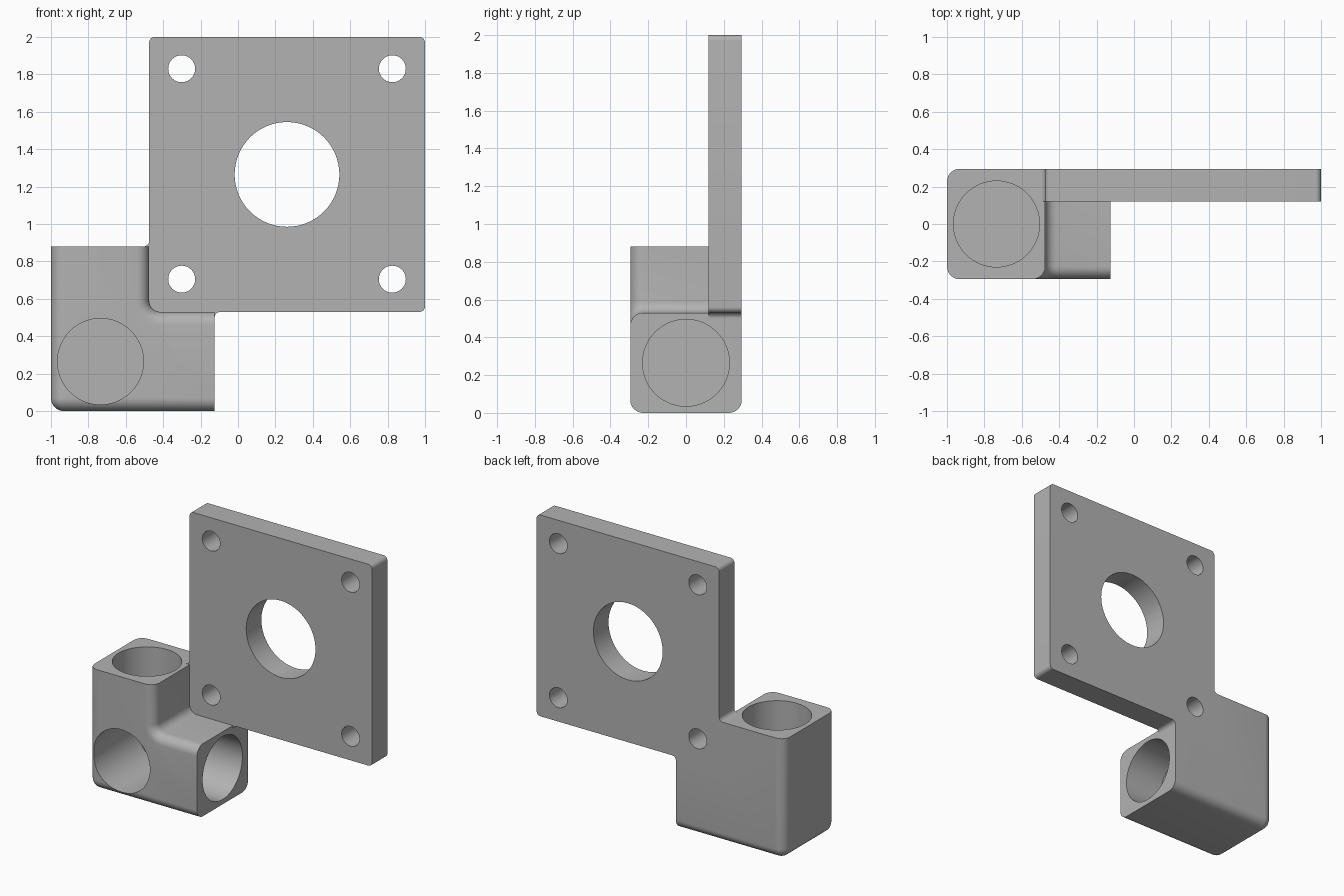
import bpy, bmesh
from math import sin, cos, pi
from mathutils import Vector

default = bpy.data.objects.get("Cube")
if default:
    bpy.data.objects.remove(default)

grey = bpy.data.materials.new("plain grey")
grey.use_nodes = True
grey.diffuse_color = (0.45, 0.45, 0.45, 1)
grey.node_tree.nodes["Principled BSDF"].inputs["Base Color"].default_value = grey.diffuse_color

LEFT, BACK = -1.0, 0.295
POST_X, POST_TOP = -0.475, 0.88
ARM_X, ARM_TOP = -0.125, 0.53
PLATE_FRONT, ROUND = 0.12, 0.07
BORE = 0.23
HUB_X, HUB_Z = -0.735, 0.265


def rounded(corners, steps=8):
    """Outline from (x, z, radius) corners, each one turned into an arc."""
    out = []
    for i, (x, z, r) in enumerate(corners):
        p = Vector((x, z))
        if r == 0:
            out.append(p)
            continue
        a = (Vector(corners[i - 1][:2]) - p).normalized()
        b = (Vector(corners[(i + 1) % len(corners)][:2]) - p).normalized()
        centre = p + (a + b) * r
        for k in range(steps + 1):
            t = k / steps * pi / 2
            out.append(centre - b * r * cos(t) - a * r * sin(t))
    return out


def add_object(name, bm):
    bmesh.ops.recalc_face_normals(bm, faces=bm.faces)
    mesh = bpy.data.meshes.new(name)
    bm.to_mesh(mesh)
    bm.free()
    obj = bpy.data.objects.new(name, mesh)
    bpy.context.collection.objects.link(obj)
    mesh.materials.append(grey)
    return obj


def prism(outline, y0, y1):
    bm = bmesh.new()
    face = bm.faces.new([bm.verts.new((p.x, y0, p.y)) for p in outline])
    new = bmesh.ops.extrude_face_region(bm, geom=[face])["geom"]
    bmesh.ops.translate(bm, vec=(0, y1 - y0, 0),
                        verts=[v for v in new if isinstance(v, bmesh.types.BMVert)])
    return bm


def cylinder(name, start, end, radius):
    start, end = Vector(start), Vector(end)
    bm = bmesh.new()
    bmesh.ops.create_cone(bm, cap_ends=True, segments=64, radius1=radius,
                          radius2=radius, depth=(end - start).length)
    turn = (end - start).to_track_quat("Z", "Y").to_matrix()
    bmesh.ops.rotate(bm, matrix=turn, verts=bm.verts)
    bmesh.ops.translate(bm, vec=(start + end) / 2, verts=bm.verts)
    obj = add_object(name, bm)
    obj.hide_render = True
    return obj


# L-shaped corner block with softened long edges and sharp open ends
block = prism(rounded([(LEFT, 0, ROUND), (ARM_X, 0, 0), (ARM_X, ARM_TOP, 0),
                       (POST_X, ARM_TOP, 0.06), (POST_X, POST_TOP, 0),
                       (LEFT, POST_TOP, 0)]), -BACK, BACK)


def softened(edge):
    a, b = (v.co for v in edge.verts)
    if abs(a.y - b.y) > 0.01:
        return False
    on_end = (min(a.x, b.x) > ARM_X - 0.001) or (min(a.z, b.z) > POST_TOP - 0.001)
    inner = min(a.x, b.x) > POST_X - 0.001 and min(a.z, b.z) > ARM_TOP - 0.001
    return not on_end and not (inner and a.y > 0)


bmesh.ops.bevel(block, geom=[e for e in block.edges if softened(e)], offset=ROUND - 0.002,
                offset_type="OFFSET", segments=8, profile=0.5, affect="EDGES",
                clamp_overlap=False)
bracket = add_object("motor_mount_bracket", block)

# Square mounting plate, its root buried in the block, with small root fillets
f = 0.03
plate = add_object("mounting_plate", prism(rounded([
    (POST_X - f, POST_TOP, 0), (POST_X, POST_TOP, f), (POST_X, 2, f), (1, 2, f),
    (1, ARM_TOP, f), (ARM_X, ARM_TOP, f), (ARM_X, ARM_TOP - f, 0),
    (ARM_X - 0.08, ARM_TOP - 0.08, 0), (POST_X - 0.08, ARM_TOP - 0.08, 0),
    (POST_X - 0.08, POST_TOP - 0.08, 0)]), PLATE_FRONT, BACK))
plate.hide_render = True

# Three blind rod sockets, the shaft opening and four screw holes
cutters = [
    cylinder("top_socket", (HUB_X, 0, POST_TOP + 0.1), (HUB_X, 0, POST_TOP - 0.3), BORE),
    cylinder("side_socket", (ARM_X + 0.1, 0, HUB_Z), (ARM_X - 0.3, 0, HUB_Z), BORE),
    cylinder("front_socket", (HUB_X, -0.4, HUB_Z), (HUB_X, 0.21, HUB_Z), BORE),
    cylinder("shaft_opening", (0.262, 0, 1.265), (0.262, 0.4, 1.265), 0.28)]
for x in (-0.301, 0.825):
    for z in (0.705, 1.83):
        cutters.append(cylinder("screw_hole", (x, 0, z), (x, 0.4, z), 0.072))

for tool, operation in [(plate, "UNION")] + [(c, "DIFFERENCE") for c in cutters]:
    mod = bracket.modifiers.new(tool.name, "BOOLEAN")
    mod.object, mod.operation, mod.solver = tool, operation, "EXACT"

# Bake the solid and drop the helpers
bpy.context.view_layer.update()
solid = bpy.data.meshes.new_from_object(
    bracket.evaluated_get(bpy.context.evaluated_depsgraph_get()))
bracket.modifiers.clear()
bracket.data = solid
for tool in [plate] + cutters:
    bpy.data.objects.remove(tool)

bpy.ops.object.select_all(action="DESELECT")
bracket.select_set(True)
bpy.context.view_layer.objects.active = bracket
bpy.ops.object.shade_smooth_by_angle(angle=0.5)
